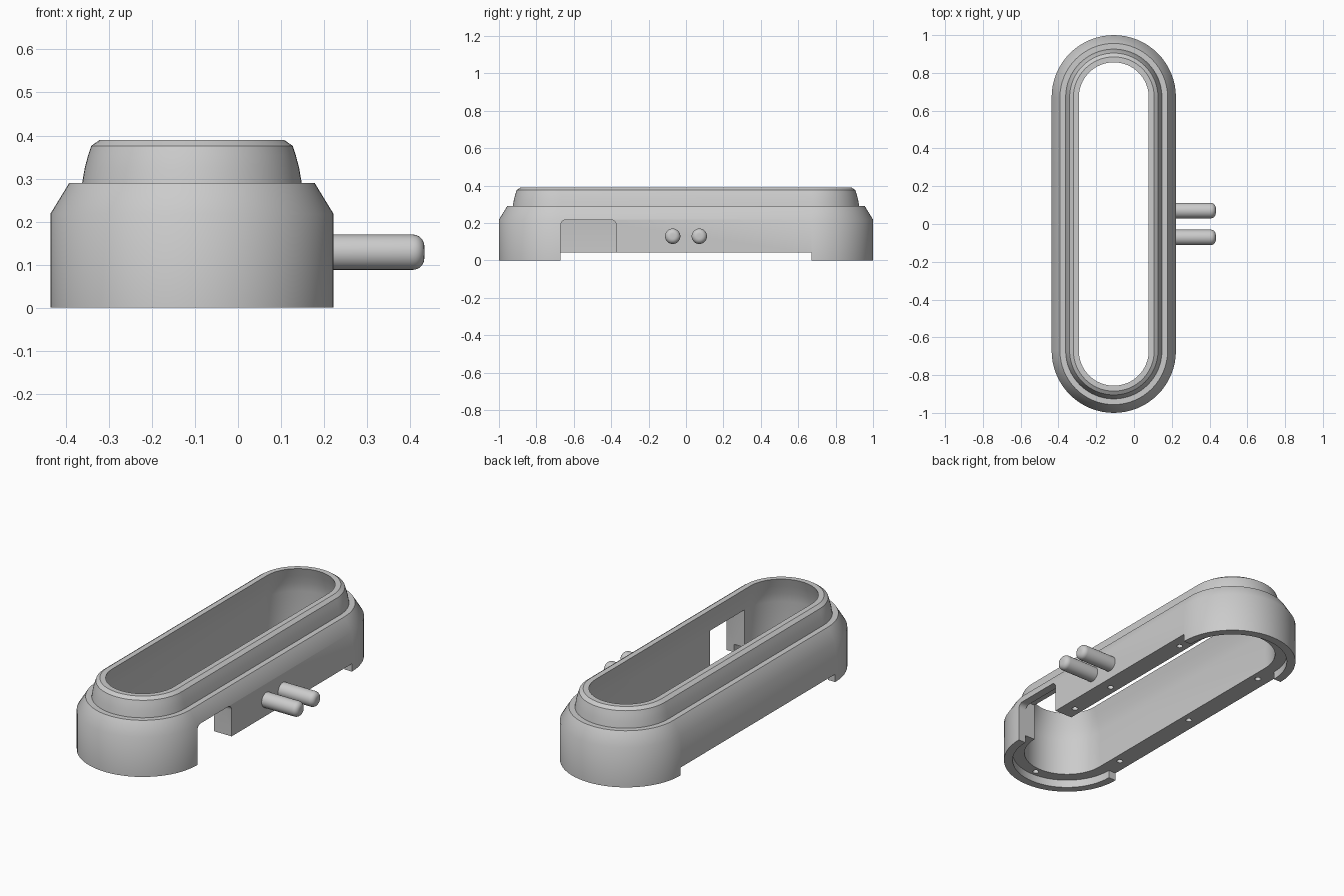
import bpy, bmesh, math
from mathutils import Matrix, Vector

old = bpy.data.objects.get("Cube")
if old:
    bpy.data.objects.remove(old, do_unlink=True)

CX, HALF = -0.107, 0.671      # centre line and half length of the straight sides
LEDGE = 0.043                 # height of the underside
SKIN = 0.284                  # inner radius of the outer skin

grey = bpy.data.materials.new("plain_grey")
grey.use_nodes = True
colour = (0.6, 0.6, 0.6, 1)
grey.diffuse_color = colour
grey.node_tree.nodes["Principled BSDF"].inputs["Base Color"].default_value = colour


def make(name, bm):
    bmesh.ops.recalc_face_normals(bm, faces=bm.faces)
    mesh = bpy.data.meshes.new(name)
    bm.to_mesh(mesh)
    bm.free()
    mesh.materials.append(grey)
    obj = bpy.data.objects.new(name, mesh)
    bpy.context.collection.objects.link(obj)
    return obj


def stadium(r, z, steps=32):
    """Closed loop of points around two half circles."""
    points = []
    for side in (1, -1):
        for i in range(steps + 1):
            a = math.pi * i / steps + (0 if side > 0 else math.pi)
            points.append(Vector((CX + r * math.cos(a), side * HALF + r * math.sin(a), z)))
    return points


def box(name, lo, hi, bevel=0):
    bm = bmesh.new()
    lo, hi = Vector(lo), Vector(hi)
    bmesh.ops.create_cube(bm, size=1, matrix=Matrix.Translation((lo + hi) / 2)
                          @ Matrix.Diagonal((hi - lo).to_4d()))
    if bevel:
        # round the two upper edges running across the wall
        edges = [e for e in bm.edges if all(v.co.z > hi.z - 0.001 for v in e.verts)
                 and abs(e.verts[0].co.x - e.verts[1].co.x) > 0.01]
        bmesh.ops.bevel(bm, geom=edges, offset=bevel, segments=6, profile=0.5, affect='EDGES')
    return make(name, bm)


def smooth(obj):
    bpy.ops.object.select_all(action='DESELECT')
    obj.select_set(True)
    bpy.context.view_layer.objects.active = obj
    bpy.ops.object.shade_smooth_by_angle(angle=math.radians(33))


# Housing: one cross-section carried around the stadium outline
section = [(0.222, LEDGE), (SKIN, LEDGE), (SKIN, 0), (0.329, 0), (0.329, 0.218),
           (0.285, 0.29), (0.255, 0.29), (0.249, 0.325), (0.241, 0.355), (0.234, 0.376),
           (0.214, 0.39), (0.185, 0.39), (0.2, 0.345), (0.213, 0.3), (0.222, 0.25)]
bm = bmesh.new()
loops = [[bm.verts.new(p) for p in stadium(r, z)] for r, z in section]
for a, b in zip(loops, loops[1:] + loops[:1]):
    n = len(a)
    for i in range(n):
        j = (i + 1) % n
        bm.faces.new((a[i], a[j], b[j], b[i]))
housing = make("housing", bm)

# Cutters: lip gap along the sides, notch through skin and inner wall, screw holes
cutters = [box("lip_gap_cutter", (-0.7, -0.67, -0.1), (0.5, 0.67, LEDGE)),
           box("notch_cutter", (0.0, -0.67, -0.1), (0.4, -0.372, 0.217), 0.03),
           box("inner_notch_cutter", (0.0, -0.67, -0.1), (CX + SKIN, -0.372, 0.248))]
w = 0.266
holes = [(-w, -0.56), (-w, 0), (-w, 0.56), (w, 0.56), (w, 0), (w, -0.29),
         (0, -0.925), (0, 0.925)]
bm = bmesh.new()
for x, y in holes:
    bmesh.ops.create_cone(bm, cap_ends=True, segments=16, radius1=0.016, radius2=0.016,
                          depth=0.12, matrix=Matrix.Translation((CX + x, y, 0.06)))
cutters.append(make("screw_hole_cutter", bm))

for cutter in cutters:
    cutter.hide_render = True
    mod = housing.modifiers.new(cutter.name, 'BOOLEAN')
    mod.operation = 'DIFFERENCE'
    mod.solver = 'EXACT'
    mod.object = cutter
graph = bpy.context.evaluated_depsgraph_get()
result = bpy.data.meshes.new_from_object(housing.evaluated_get(graph))
housing.modifiers.clear()
housing.data = result
for cutter in cutters:
    bpy.data.objects.remove(cutter, do_unlink=True)
smooth(housing)

# Two round-ended pins on the side wall
for name, y in (("front_pin", -0.071), ("back_pin", 0.071)):
    start, end = 0.15, 0.433
    bm = bmesh.new()
    bmesh.ops.create_cone(bm, cap_ends=True, segments=32, radius1=0.041, radius2=0.041,
                          depth=end - start,
                          matrix=Matrix.Translation(((start + end) / 2, y, 0.129))
                          @ Matrix.Rotation(math.pi / 2, 4, 'Y'))
    rim = [e for e in bm.edges if all(v.co.x > end - 0.001 for v in e.verts)]
    bmesh.ops.bevel(bm, geom=rim, offset=0.027, segments=6, profile=0.5, affect='EDGES')
    smooth(make(name, bm))
